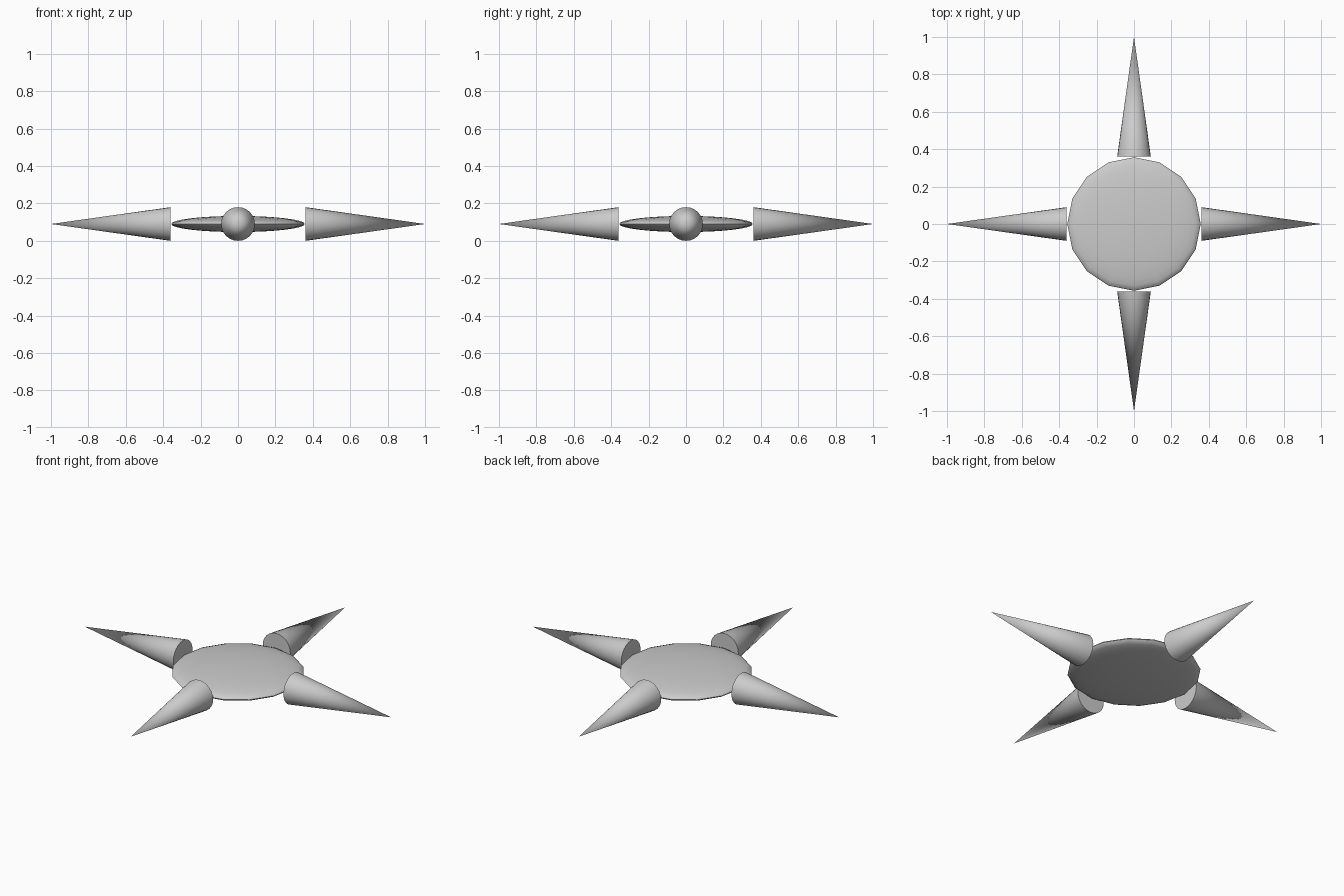
import bpy
import math

if "Cube" in bpy.data.objects:
    bpy.data.objects.remove(bpy.data.objects["Cube"])

CENTRE_Z = 0.09     # height of the middle plane
DISC_R = 0.357
SPIKE_R = 0.09
SPIKE_IN, SPIKE_OUT = 0.36, 1.0


def finish(obj, name, angle):
    obj.name = name
    bpy.ops.object.transform_apply(location=False, rotation=True, scale=True)
    bpy.ops.object.shade_smooth_by_angle(angle=math.radians(angle))


# Flattened sixteen-sided ball forming the hub
bpy.ops.mesh.primitive_uv_sphere_add(segments=16, ring_count=16, radius=1,
                                     location=(0, 0, CENTRE_Z))
hub = bpy.context.object
hub.scale = (DISC_R, DISC_R, 0.043)
finish(hub, "hub_disc", 60)

# Four spikes pointing outward, one per side
length = SPIKE_OUT - SPIKE_IN
mid = (SPIKE_IN + SPIKE_OUT) / 2
for i, side in enumerate(("right", "back", "left", "front")):
    a = i * math.pi / 2
    bpy.ops.mesh.primitive_cone_add(
        vertices=24, radius1=SPIKE_R, radius2=0, depth=length,
        location=(mid * math.cos(a), mid * math.sin(a), CENTRE_Z),
        rotation=(0, math.pi / 2, a))
    finish(bpy.context.object, f"{side}_spike", 40)
